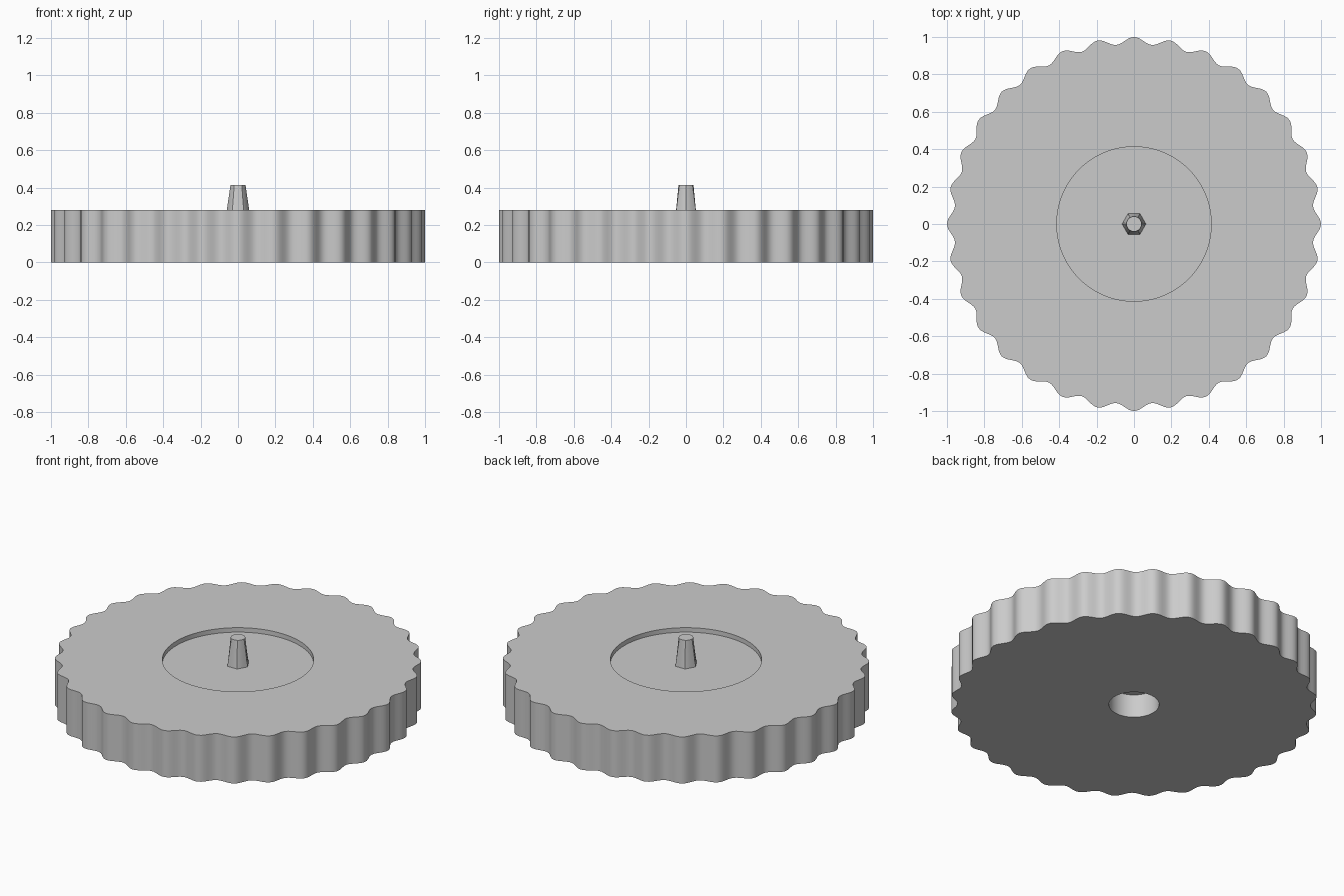
import bpy, bmesh
from math import cos, sin, pi, radians

cube = bpy.data.objects.get("Cube")
if cube:
    bpy.data.objects.remove(cube, do_unlink=True)

LOBES = 32
SIDES = LOBES * 12

grey = bpy.data.materials.new("light grey")
grey.use_nodes = True
grey.diffuse_color = (0.6, 0.6, 0.6, 1)
grey.node_tree.nodes["Principled BSDF"].inputs["Base Color"].default_value = (0.6, 0.6, 0.6, 1)


def loft(name, sections, sides, angle):
    """Skin a stack of (radius function, height) sections and cap both ends."""
    bm = bmesh.new()
    rings = []
    for radius, z in sections:
        angles = [2 * pi * i / sides for i in range(sides)]
        rings.append([bm.verts.new((radius(a) * cos(a), radius(a) * sin(a), z)) for a in angles])
    for low, high in zip(rings, rings[1:]):
        for i in range(sides):
            j = (i + 1) % sides
            bm.faces.new((low[i], low[j], high[j], high[i]))
    bm.faces.new(rings[0][::-1])
    bm.faces.new(rings[-1])
    bmesh.ops.recalc_face_normals(bm, faces=bm.faces)
    mesh = bpy.data.meshes.new(name)
    bm.to_mesh(mesh)
    bm.free()
    mesh.materials.append(grey)
    obj = bpy.data.objects.new(name, mesh)
    bpy.context.collection.objects.link(obj)
    bpy.ops.object.select_all(action="DESELECT")
    obj.select_set(True)
    bpy.context.view_layer.objects.active = obj
    bpy.ops.object.shade_smooth_by_angle(angle=radians(angle))
    return obj


def circle(r):
    return lambda a: r


def wavy(a):
    return 0.981 + 0.019 * cos(LOBES * a)


def hexagon(a):
    return 0.064 * cos(pi / 6) / cos(a % (pi / 3) - pi / 6)


# Scalloped wheel: blind hole below, shallow round recess on top
loft("scalloped_wheel", [
    (circle(0.137), 0.14), (circle(0.137), 0),
    (wavy, 0), (wavy, 0.28),
    (circle(0.413), 0.28), (circle(0.413), 0.253),
], SIDES, 30)

# Centre peg: hexagonal foot blending into a round tip
loft("centre_peg", [(hexagon, 0.253), (circle(0.04), 0.415)], 48, 25)
